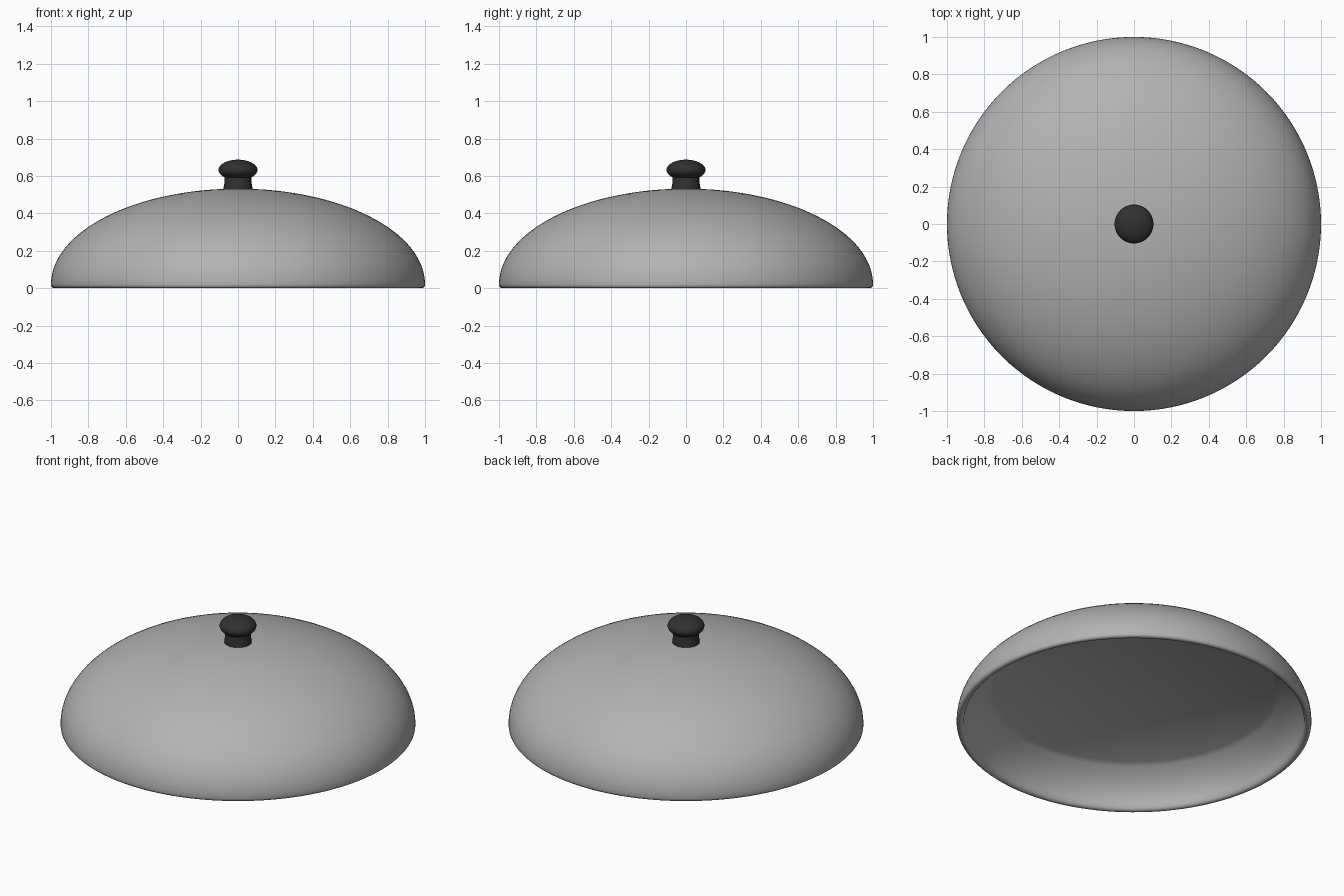
import bpy, bmesh, math

if "Cube" in bpy.data.objects:
    bpy.data.objects.remove(bpy.data.objects["Cube"])

def material(name, v):
    m = bpy.data.materials.new(name)
    m.diffuse_color = (v, v, v, 1)
    m.use_nodes = True
    m.node_tree.nodes["Principled BSDF"].inputs["Base Color"].default_value = m.diffuse_color
    return m

steel = material("grey metal", 0.45)
black = material("black plastic", 0.03)

def lathe(name, profile, mat, segs=96):
    """Revolve (radius, height) points about z; radius 0 becomes a pole."""
    bm = bmesh.new()
    rings = []
    for r, z in profile:
        if r < 1e-5:
            rings.append([bm.verts.new((0, 0, z))] * segs)
        else:
            rings.append([bm.verts.new((r * math.cos(2 * math.pi * i / segs),
                                        r * math.sin(2 * math.pi * i / segs), z))
                          for i in range(segs)])
    for a, b in zip(rings, rings[1:]):
        for i in range(segs):
            j = (i + 1) % segs
            quad = list(dict.fromkeys((a[i], a[j], b[j], b[i])))
            bm.faces.new(quad)
    bmesh.ops.recalc_face_normals(bm, faces=bm.faces)
    me = bpy.data.meshes.new(name)
    bm.to_mesh(me)
    bm.free()
    me.materials.append(mat)
    ob = bpy.data.objects.new(name, me)
    bpy.context.collection.objects.link(ob)
    bpy.ops.object.select_all(action='DESELECT')
    ob.select_set(True)
    bpy.context.view_layer.objects.active = ob
    bpy.ops.object.shade_smooth_by_angle(angle=math.radians(35))
    return ob

def arc(a, b, z0, t0, t1, n):
    """Points on an ellipse quarter, angles in degrees above the horizontal."""
    pts = []
    for k in range(n + 1):
        t = math.radians(t0 + (t1 - t0) * k / n)
        pts.append((a * math.cos(t), z0 + b * math.sin(t)))
    return pts

# Lid: outer dome, rounded rim, curved inner wall and flat ceiling
outer = arc(1.0, 0.512, 0.02, 90, 0, 32)
rim = [(0.998, 0.009), (0.992, 0.003), (0.983, 0.0), (0.972, 0.002), (0.964, 0.01)]
inner = arc(0.96, 0.395, 0.0, 3, 34, 10)
lathe("lid", outer + rim + inner + [(0, 0.222)], steel, 128)

# Knob neck
lathe("knob_neck", [(0, 0.5), (0.077, 0.5), (0.077, 0.54), (0.073, 0.56),
                    (0.073, 0.60), (0, 0.60)], black, 64)

# Flattened round knob
lathe("knob", arc(0.104, 0.055, 0.632, 90, -90, 24), black, 64)
